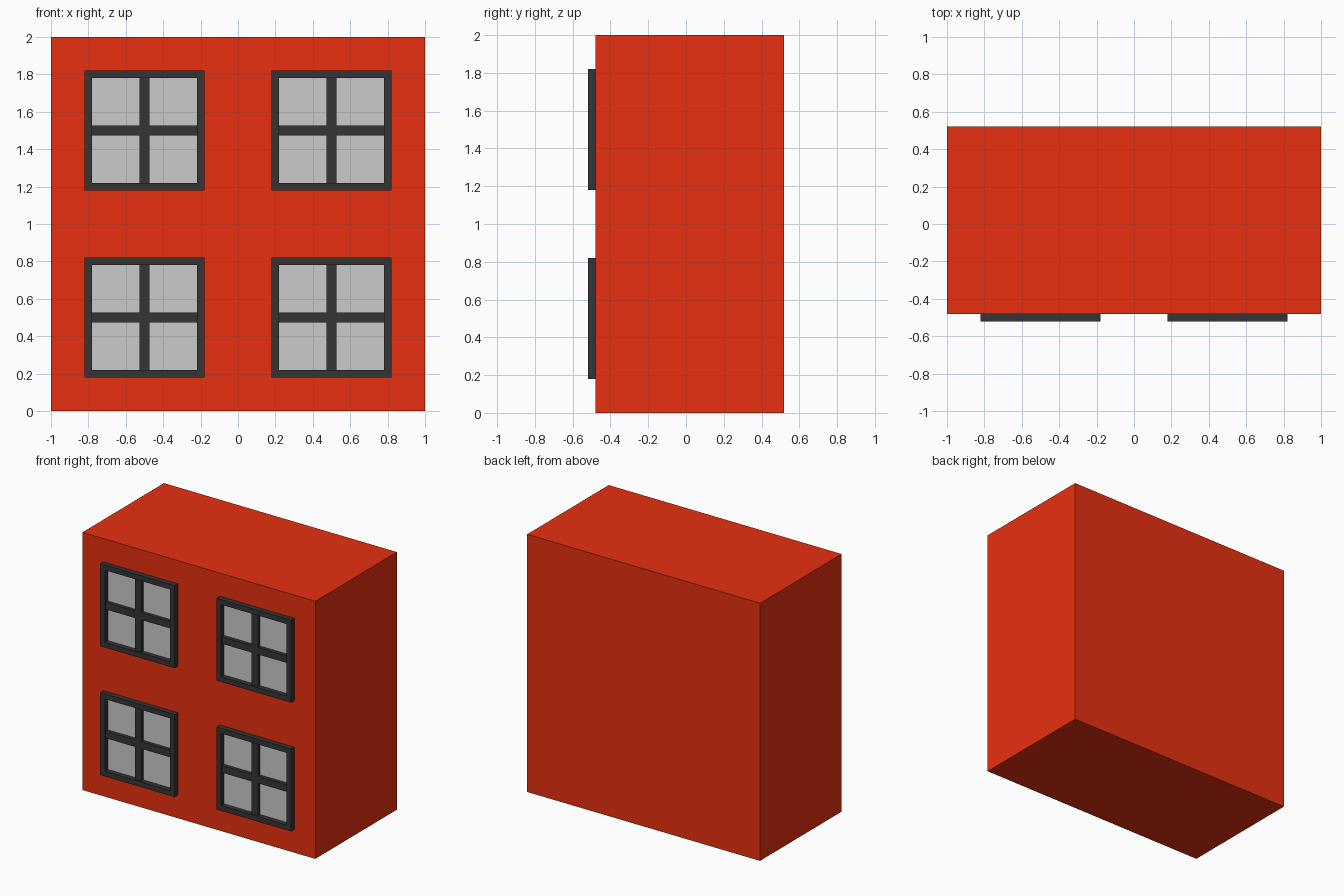
import bpy

if "Cube" in bpy.data.objects:
    bpy.data.objects.remove(bpy.data.objects["Cube"])

WALL = -0.48   # front face of the wall
FRONT = -0.52  # front face of the window frames


def material(name, color):
    m = bpy.data.materials.new(name)
    m.diffuse_color = (*color, 1)
    m.use_nodes = True
    m.node_tree.nodes["Principled BSDF"].inputs["Base Color"].default_value = m.diffuse_color
    return m


red = material("red_wall", (0.8, 0.03, 0.005))
dark = material("dark_frame", (0.035, 0.035, 0.035))


def box(name, x, y, z, mat=None):
    """Box from (min, max) ranges on each axis."""
    bpy.ops.mesh.primitive_cube_add(
        size=1, location=[(a + b) / 2 for a, b in (x, y, z)])
    ob = bpy.context.object
    ob.name = name
    ob.scale = [b - a for a, b in (x, y, z)]
    bpy.ops.object.transform_apply(location=False, rotation=False, scale=True)
    if mat:
        ob.data.materials.append(mat)
    return ob


# Building block
box("wall_block", (-1, 1), (WALL, 0.52), (0, 2), red)


def window(cx, cz, tag):
    o, i, m = 0.32, 0.28, 0.0275   # outer half, inner half, bar half width
    depth = (FRONT, WALL)
    bar = (FRONT + 0.01, WALL)
    # Outer frame
    for s, side in ((-1, "left"), (1, "right")):
        x = sorted((cx + s * i, cx + s * o))
        box(f"frame_{side}_{tag}", x, depth, (cz - o, cz + o), dark)
    for s, side in ((-1, "bottom"), (1, "top")):
        z = sorted((cz + s * i, cz + s * o))
        box(f"frame_{side}_{tag}", (cx - i, cx + i), depth, z, dark)
    # Cross bars, set slightly back from the frame
    box(f"bar_upright_{tag}", (cx - m, cx + m), bar, (cz - i, cz + i), dark)
    for s, side in ((-1, "left"), (1, "right")):
        x = sorted((cx + s * m, cx + s * i))
        box(f"bar_{side}_{tag}", x, bar, (cz - m, cz + m), dark)
    # Glass pane just proud of the wall
    box(f"glass_{tag}", (cx - i, cx + i), (WALL - 0.003, WALL), (cz - i, cz + i))


for cx, col in ((-0.5, "left"), (0.5, "right")):
    for cz, row in ((0.5, "lower"), (1.5, "upper")):
        window(cx, cz, f"{row}_{col}")
